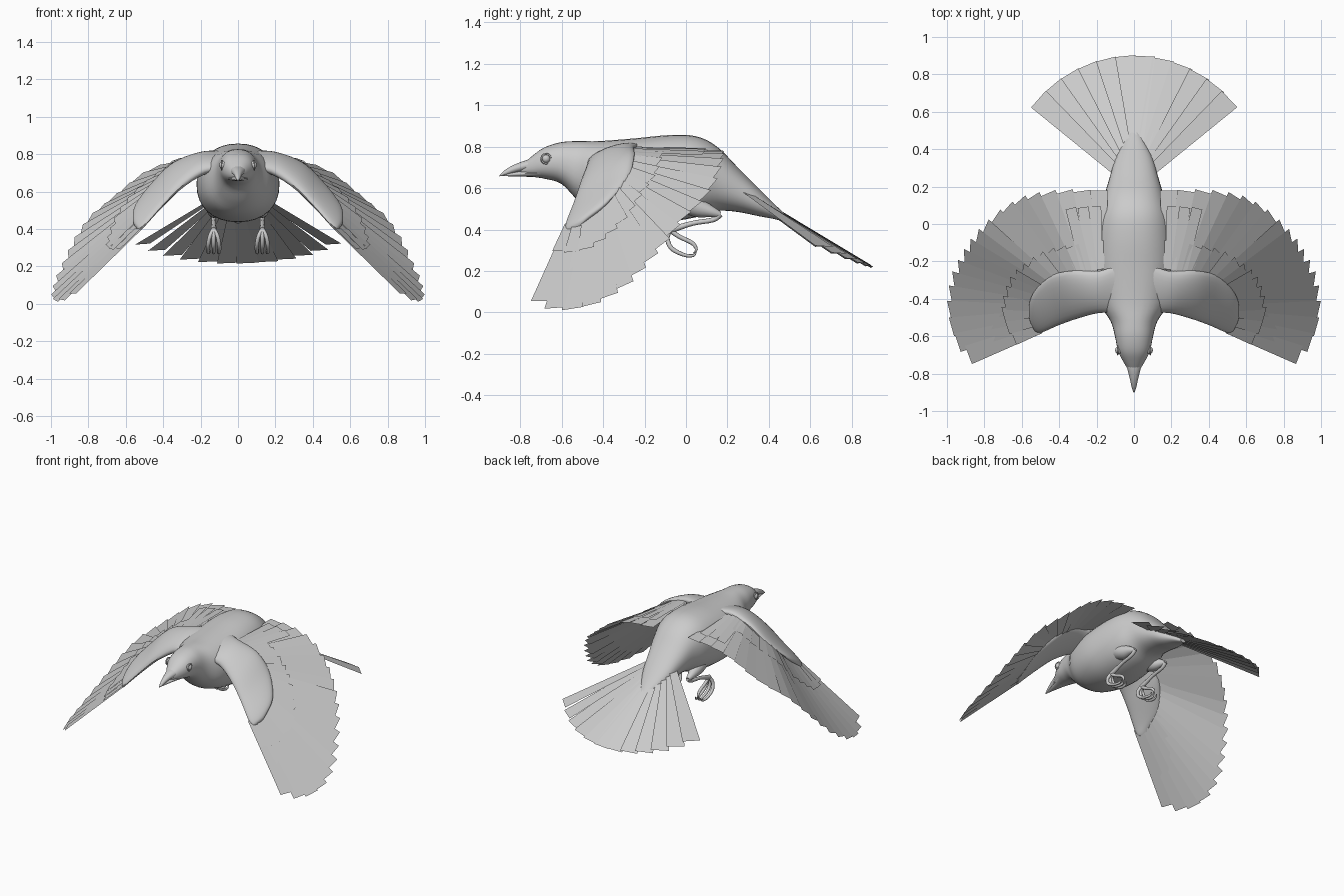
import bpy, bmesh, math
from mathutils import Vector as V

if "Cube" in bpy.data.objects:
    bpy.data.objects.remove(bpy.data.objects["Cube"])


def catmull(pts, n):
    """Smooth interpolation through tuples of any size."""
    out = []
    for i in range(len(pts) - 1):
        p = [pts[max(0, min(len(pts) - 1, i + k))] for k in (-1, 0, 1, 2)]
        for s in range(n):
            t = s / n
            out.append(tuple(b + .5 * t * (c - a + t * (2*a - 5*b + 4*c - d + t * (3*(b - c) + d - a)))
                             for a, b, c, d in zip(*p)))
    return out + [pts[-1]]


def along(pts, t):
    """Point at fraction t of a polyline, measured by length."""
    pts = [V(p) for p in pts]
    lens = [(b - a).length for a, b in zip(pts, pts[1:])]
    d = t * sum(lens)
    for a, b, l in zip(pts, pts[1:], lens):
        if d <= l:
            return a.lerp(b, d / l)
        d -= l
    return pts[-1]


def finish(name, bm, mirror=False, smooth=True):
    me = bpy.data.meshes.new(name)
    bmesh.ops.recalc_face_normals(bm, faces=bm.faces)
    bm.to_mesh(me)
    bm.free()
    ob = bpy.data.objects.new(name, me)
    bpy.context.collection.objects.link(ob)
    if smooth:
        bpy.ops.object.select_all(action='DESELECT')
        ob.select_set(True)
        bpy.context.view_layer.objects.active = ob
        bpy.ops.object.shade_smooth_by_angle(angle=math.radians(45))
    if mirror:
        ob.modifiers.new("mirror", 'MIRROR').use_mirror_merge = False
    return ob


def loft(bm, rings):
    vs = [[bm.verts.new(p) for p in r] for r in rings]
    n = len(vs[0])
    for a, b in zip(vs, vs[1:]):
        for i in range(n):
            j = (i + 1) % n
            bm.faces.new((a[i], a[j], b[j], b[i]))
    bm.faces.new(vs[0])
    bm.faces.new(vs[-1])


def oval(c, u, v, n=32, e=1.0):
    """Ring around c spanned by half axes u and v; e < 1 makes it boxier."""
    f = lambda k: math.copysign(abs(k) ** e, k)
    return [c + u * f(math.cos(2*math.pi*i/n)) + v * f(math.sin(2*math.pi*i/n)) for i in range(n)]


def profile(bm, stations, n=4, seg=32, e=1.0):
    """Loft along y from (y, top, bottom, half width)."""
    loft(bm, [oval(V((0, y, (t + b) / 2)), V((w, 0, 0)), V((0, 0, (t - b) / 2)), seg, e)
              for y, t, b, w in catmull(stations, n)])


def tube(bm, pts, seg=10, n=4):
    """Tube through (x, y, z, radius) points."""
    ps = catmull(pts, n)
    rings = []
    for i, p in enumerate(ps):
        d = V(ps[min(i + 1, len(ps) - 1)][:3]) - V(ps[max(i - 1, 0)][:3])
        u = d.cross(V((1, .01, .02))).normalized()
        rings.append(oval(V(p[:3]), u * p[3], d.normalized().cross(u) * p[3], seg))
    loft(bm, rings)


def feather(bm, root, tip, side, w0, w1, lift=0.0):
    """Square-ended flat vane, one edge slightly raised so neighbours overlap."""
    ax = (tip - root).normalized()
    s = (side - ax * side.dot(ax)).normalized()
    n = ax.cross(s)
    n = n if n.z > 0 else -n
    o = n * lift
    k = n * .003
    q = [root - s*w0 - k, root + s*w0 + k, tip + s*w1 + k, tip - s*w1 - k]
    bm.faces.new([bm.verts.new(p + o) for p in q])


# body with head
bm = bmesh.new()
profile(bm, [(-.795, .71, .67, .02), (-.74, .757, .655, .055), (-.68, .798, .645, .085),
             (-.6, .822, .62, .102), (-.52, .827, .54, .125), (-.42, .827, .475, .185),
             (-.25, .84, .44, .22), (-.08, .856, .44, .215), (.05, .85, .46, .195),
             (.15, .80, .49, .16), (.25, .70, .485, .13), (.35, .60, .465, .1),
             (.43, .52, .45, .06), (.5, .455, .43, .02)], e=.9)
finish("body", bm)

# beak, upper and lower halves
bm = bmesh.new()
profile(bm, [(-.9, .663, .657, .003), (-.87, .69, .663, .013), (-.82, .717, .676, .024),
             (-.76, .737, .685, .04), (-.70, .74, .69, .06)], seg=16)
profile(bm, [(-.89, .664, .658, .003), (-.84, .675, .657, .016), (-.77, .685, .655, .035),
             (-.70, .69, .655, .06)], seg=16)
finish("beak", bm)

# eyes and eyelid rings
bm = bmesh.new()
bmesh.ops.create_uvsphere(bm, u_segments=16, v_segments=10, radius=.021)
bmesh.ops.translate(bm, verts=bm.verts, vec=(.08, -.675, .742))
tube(bm, [(.087, -.675 + .023*math.cos(a), .742 + .023*math.sin(a), .005)
          for a in [k * math.pi / 6 for k in range(13)]], 6, 1)
finish("eyes", bm, True)

# wing arm: leading point, trailing point, half thickness
arm = [(.06, -.48, .72, .06, -.2, .80, .06), (.18, -.475, .71, .18, -.25, .80, .05),
       (.3, -.505, .63, .33, -.25, .755, .04), (.4, -.54, .53, .45, -.28, .65, .032),
       (.48, -.575, .44, .545, -.38, .53, .024), (.515, -.58, .40, .56, -.48, .45, .016),
       (.53, -.565, .39, .55, -.52, .41, .004)]
bm = bmesh.new()
rings = []
for s in catmull(arm, 5):
    a, b = V(s[:3]), V(s[3:6])
    n = (b - a).cross(V((.75, 0, -.65))).normalized()
    rings.append(oval((a + b) / 2, (b - a) / 2, n * s[6], 24))
loft(bm, rings)
finish("wing_arm", bm, True)

# flight feathers and coverts, fanned between a root line and a tip line
roots = [(.5, -.555, .425), (.53, -.47, .46), (.5, -.36, .565), (.4, -.31, .68),
         (.27, -.28, .765), (.19, -.24, .785)]
tips = [(.885, -.70, .055), (.955, -.62, .015), (.985, -.52, .02), (.99, -.42, .05), (.965, -.3, .13),
        (.92, -.2, .23), (.865, -.1, .35), (.8, -.02, .45), (.72, .06, .525), (.63, .12, .60),
        (.52, .155, .69), (.42, .17, .74), (.3, .175, .768), (.19, .178, .775)]


def fan(name, count, reach, w0, w1, lift, t0=0.0, t1=1.0):
    bm = bmesh.new()
    for i in range(count):
        t = t0 + (t1 - t0) * i / (count - 1)
        r, p = along(roots, t), along(tips, t)
        side = along(tips, min(1, t + .05)) - along(tips, max(0, t - .05))
        feather(bm, r, r.lerp(p, reach), side, w0, w1, lift)
    finish(name, bm, True, False)


fan("flight_feathers", 19, 1.0, .03, .052, 0)
fan("wing_coverts", 15, .36, .03, .04, .007)
fan("inner_feathers", 3, .8, .03, .03, .012, .9, .99)

# tail fan
bm = bmesh.new()
for i in range(12):
    a = math.radians(-47.5 + 95 * i / 11)

    def at(r):
        x, y = r * math.sin(a), .2 + r * math.cos(a)
        return V((x, y, .385 - .6 * (y - .62) - .14 * x * x))
    feather(bm, at(.1), at(.70 - .01 * abs(math.sin(a))), V((math.cos(a), -math.sin(a), 0)), .025, .06)
finish("tail_feathers", bm, smooth=False)

# legs: thigh, shank and curled toes
bm = bmesh.new()
tube(bm, [(.11, -.04, .56, .06), (.12, .05, .51, .05), (.13, .12, .487, .028), (.13, .165, .472, .014)], 14)
tube(bm, [(.13, .165, .475, .015), (.13, .13, .447, .012), (.13, .03, .43, .012), (.13, -.08, .395, .016)])
for dx in (-.03, 0, .03):
    tube(bm, [(.13, -.075, .40, .012), (.13 + dx*.7, -.09, .36, .011), (.13 + dx, -.07, .31, .011),
              (.13 + dx, -.01, .278, .009), (.13 + dx*.8, .035, .275, .007), (.13 + dx*.7, .05, .295, .002)])
tube(bm, [(.13, -.075, .395, .012), (.13, -.03, .365, .011), (.13, .03, .335, .01),
          (.13, .05, .305, .007), (.13, .035, .285, .002)])
finish("legs", bm, True)
